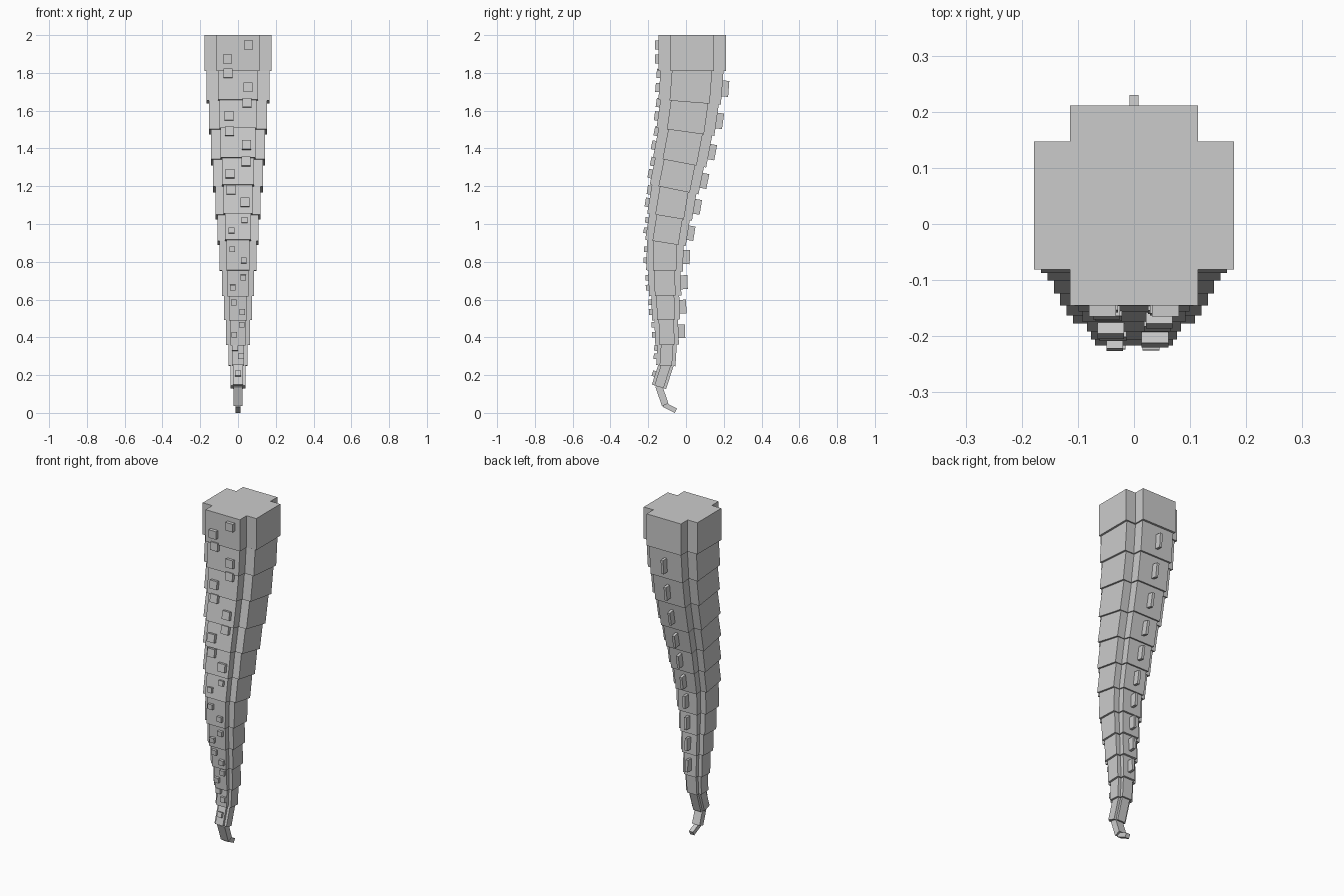
import bpy
import bmesh
import math
from mathutils import Matrix, Vector

if "Cube" in bpy.data.objects:
    bpy.data.objects.remove(bpy.data.objects["Cube"])

grey = bpy.data.materials.new("grey")
grey.diffuse_color = (0.6, 0.6, 0.6, 1)
grey.use_nodes = True
grey.node_tree.nodes["Principled BSDF"].inputs["Base Color"].default_value = grey.diffuse_color


def finish(bm, name, matrix=None):
    bmesh.ops.recalc_face_normals(bm, faces=bm.faces)
    mesh = bpy.data.meshes.new(name)
    bm.to_mesh(mesh)
    bm.free()
    mesh.materials.append(grey)
    ob = bpy.data.objects.new(name, mesh)
    bpy.context.collection.objects.link(ob)
    if matrix:
        ob.matrix_world = matrix
    return ob


def box(name, size, center, matrix):
    bm = bmesh.new()
    bmesh.ops.create_cube(bm, size=1, matrix=Matrix.Translation(center) @ Matrix.Diagonal((*size, 1)))
    return finish(bm, name, matrix)


def cross_prism(name, w, z0, z1, matrix):
    """Prism with a plus-shaped section of half width w."""
    n = w * 0.64
    quarter = [(w, n), (n, n), (n, w)]
    pts = [Matrix.Rotation(k * math.pi / 2, 2) @ Vector(p) for k in range(4) for p in quarter]
    bm = bmesh.new()
    face = bm.faces.new([bm.verts.new((p.x, p.y, z0)) for p in pts])
    ext = bmesh.ops.extrude_face_region(bm, geom=[face])
    verts = [g for g in ext["geom"] if isinstance(g, bmesh.types.BMVert)]
    bmesh.ops.translate(bm, verts=verts, vec=(0, 0, z1 - z0))
    return finish(bm, name, matrix)


def frame(top, bottom):
    """Local frame at the top joint with +z pointing back up the limb."""
    dy, dz = top[0] - bottom[0], top[1] - bottom[1]
    m = Matrix.Translation((0, top[0], top[1])) @ Matrix.Rotation(-math.atan2(dy, dz), 4, 'X')
    return m, math.hypot(dy, dz)


# Joint centres (y, z) from the root to the tip
joints = [(0.033, 2.0), (0.032, 1.81), (0.019, 1.645), (-0.003, 1.488), (-0.034, 1.326),
          (-0.063, 1.183), (-0.087, 1.037), (-0.109, 0.90), (-0.114, 0.752), (-0.11, 0.62),
          (-0.105, 0.493), (-0.10, 0.36), (-0.107, 0.25), (-0.143, 0.138)]

for i in range(13):
    m, length = frame(joints[i], joints[i + 1])
    if i == 0:
        m = Matrix.Translation((0, 0.033, 2.0))
    # Plus-shaped limb segment, its top tucked into the one above
    w = 0.178 if i == 0 else 0.166 - 0.0115 * (i - 1)
    cross_prism(f"limb_segment_{i + 1}", w, -length, 0 if i == 0 else 0.02, m)

    # Pair of suckers on the front, alternating sides
    size = 0.048 if i < 6 else 0.03
    out = 0.02 if i < 6 else 0.016
    if i == 0:
        spots = (0.28, 0.67)
    elif i < 6:
        spots = (0.16, 0.61)
    elif i < 10:
        spots = (0.25, 0.65)
    else:
        spots = (0.18, 0.58)
    side = 1 if i % 2 == 0 else -1
    if i == 12:
        spots, side = (0.5,), 0
    for k, f in enumerate(spots):
        x = side * (1 - 2 * k) * w * 0.315
        box(f"sucker_{i + 1}_{k + 1}", (size, out + 0.01, size),
            (x, -w - out / 2 + 0.005, -length * f), m)

    # Thin spine on the back
    if 1 <= i <= 10:
        box(f"back_spine_{i}", (0.016, 0.045, 0.086 - 0.0015 * i),
            (0, w + 0.0125, -length * 0.48), m)

# Small hooked tip
for name, a, b, sx, sy in [("tip_base", (-0.143, 0.138), (-0.11, 0.043), 0.05, 0.037),
                           ("tip_hook", (-0.113, 0.041), (-0.053, 0.012), 0.027, 0.026)]:
    m, length = frame(a, b)
    box(name, (sx, sy, length + 0.006), (0, 0, -length / 2 + 0.003), m)
